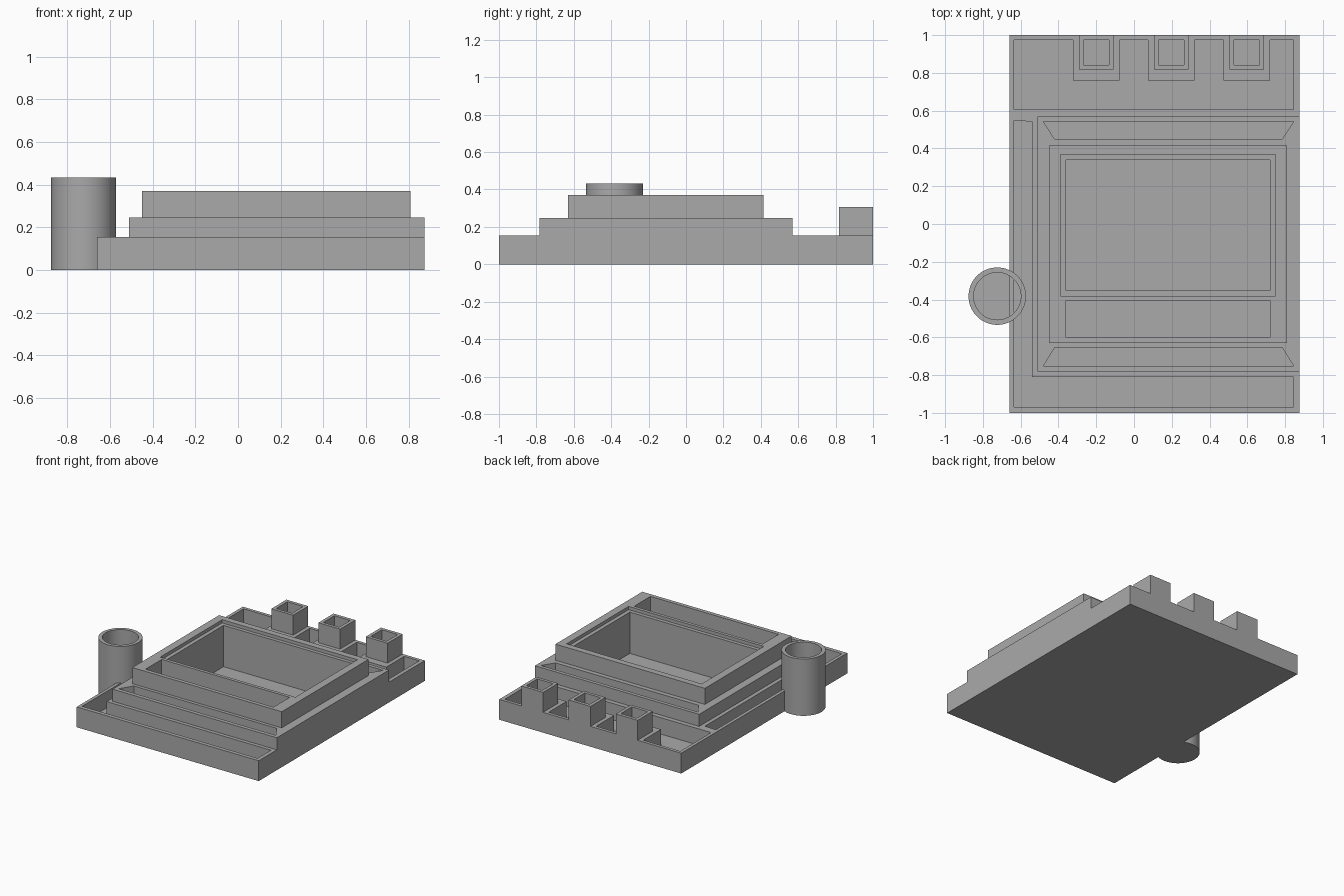
import bpy, bmesh, math

if "Cube" in bpy.data.objects:
    bpy.data.objects.remove(bpy.data.objects["Cube"], do_unlink=True)

grey = bpy.data.materials.new("plain_grey")
grey.use_nodes = True
COLOUR = (0.4, 0.4, 0.4, 1)
grey.diffuse_color = COLOUR
grey.node_tree.nodes["Principled BSDF"].inputs["Base Color"].default_value = COLOUR

FLOOR = 0.03


def prism(name, points, z0, z1):
    """Extrude a plan outline from z0 to z1."""
    bm = bmesh.new()
    face = bm.faces.new([bm.verts.new((x, y, z0)) for x, y in points])
    ext = bmesh.ops.extrude_face_region(bm, geom=[face])
    for v in ext["geom"]:
        if isinstance(v, bmesh.types.BMVert):
            v.co.z = z1
    bmesh.ops.recalc_face_normals(bm, faces=bm.faces)
    mesh = bpy.data.meshes.new(name)
    bm.to_mesh(mesh)
    bm.free()
    mesh.materials.append(grey)
    obj = bpy.data.objects.new(name, mesh)
    bpy.context.collection.objects.link(obj)
    return obj


def rect(x0, x1, y0, y1):
    return [(x0, y0), (x1, y0), (x1, y1), (x0, y1)]


def circle(cx, cy, r, n=64):
    return [(cx + r * math.cos(2 * math.pi * i / n),
             cy + r * math.sin(2 * math.pi * i / n)) for i in range(n)]


def combine(target, tool, operation):
    """Apply a boolean and discard the tool."""
    mod = target.modifiers.new("combine", "BOOLEAN")
    mod.operation, mod.solver, mod.object = operation, "EXACT", tool
    bpy.context.view_layer.objects.active = target
    bpy.ops.object.modifier_apply(modifier=mod.name)
    bpy.data.objects.remove(tool, do_unlink=True)


def pocket(target, points, z=FLOOR):
    combine(target, prism("pocket_cutter", points, z, 0.6), "DIFFERENCE")


# Stepped tray body
tray = prism("stepped_tray", rect(-0.66, 0.875, -1, 1), 0, 0.155)
combine(tray, prism("middle_step", rect(-0.51, 0.875, -0.782, 0.57), 0.1, 0.247), "UNION")
combine(tray, prism("top_step", rect(-0.45, 0.81, -0.63, 0.415), 0.1, 0.37), "UNION")

# Square holders along the back edge
holders = (-0.2, 0.197, 0.597)
for cx in holders:
    combine(tray, prism("square_holder", rect(cx - 0.092, cx + 0.092, 0.818, 1), 0.1, 0.307), "UNION")
for cx in holders:
    pocket(tray, rect(cx - 0.067, cx + 0.067, 0.842, 0.975))

# Main bin with a recessed lid ledge, and the slot in front of it
pocket(tray, rect(-0.39, 0.75, -0.38, 0.367), 0.345)
pocket(tray, rect(-0.36, 0.72, -0.352, 0.34))
pocket(tray, rect(-0.36, 0.72, -0.6, -0.405))

# Mitred slots on the middle step
for outer, inner in ((-0.752, -0.655), (0.542, 0.45)):
    pocket(tray, [(-0.48, outer), (0.845, outer), (0.785, inner), (-0.42, inner)])

# L-shaped channel around the front and the side
pocket(tray, [(-0.635, -0.97), (0.845, -0.97), (0.845, -0.81),
              (-0.54, -0.81), (-0.54, 0.542), (-0.635, 0.548)])

# Rear channel, notched around the holders
rear = [(-0.635, 0.605), (0.845, 0.605), (0.845, 0.975)]
for cx in reversed(holders):
    rear += [(cx + 0.122, 0.975), (cx + 0.122, 0.76), (cx - 0.122, 0.76), (cx - 0.122, 0.975)]
rear.append((-0.635, 0.975))
pocket(tray, rear)

# Round cup on the side
cup = prism("round_cup", circle(-0.724, -0.382, 0.152), 0, 0.433)
pocket(cup, circle(-0.724, -0.382, 0.125))
bpy.ops.object.select_all(action="DESELECT")
cup.select_set(True)
bpy.context.view_layer.objects.active = cup
bpy.ops.object.shade_smooth_by_angle(angle=math.radians(30))
